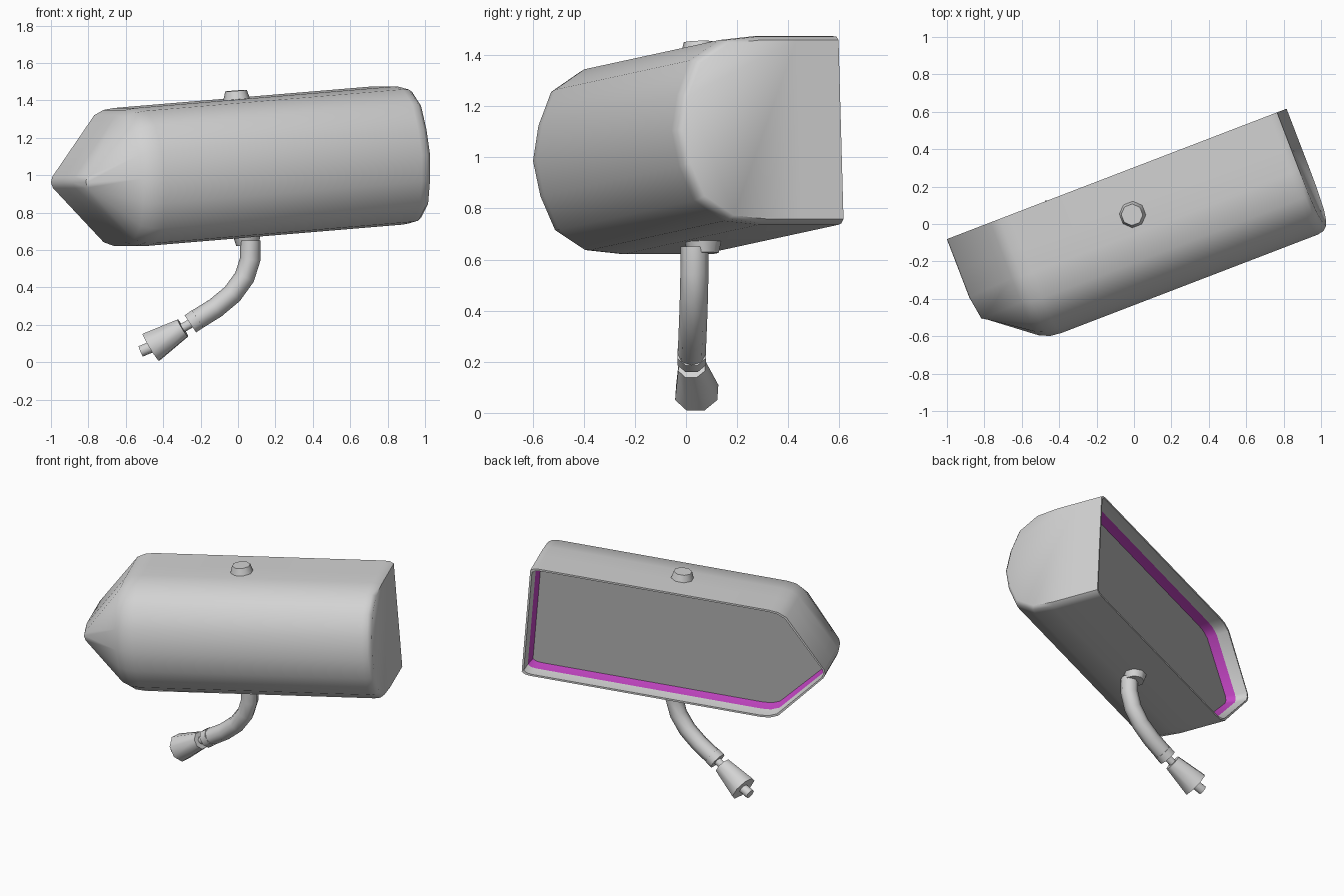
import bpy, bmesh, math
from mathutils import Vector, Matrix

if "Cube" in bpy.data.objects:
    bpy.data.objects.remove(bpy.data.objects["Cube"])


def material(name, rgb):
    m = bpy.data.materials.new(name)
    m.use_nodes = True
    m.diffuse_color = (*rgb, 1)
    m.node_tree.nodes["Principled BSDF"].inputs["Base Color"].default_value = (*rgb, 1)
    return m


GREY = material("light_grey", (0.65, 0.65, 0.65))
GLASS = material("mirror_grey", (0.42, 0.42, 0.42))
MAGENTA = material("magenta_trim", (0.55, 0.06, 0.55))

# Housing frame: u along the length, w forward, v up
YAW, ROLL = math.radians(21), math.radians(-4.45)
FRAME = Matrix.Translation((0, 0, 1.035)) @ Matrix.Rotation(YAW, 4, 'Z') @ Matrix.Rotation(ROLL, 4, 'Y')


def local(u, w, v):
    return FRAME @ Vector((u, -w, v))


def finish(name, bm, mats, angle=50):
    bmesh.ops.recalc_face_normals(bm, faces=bm.faces)
    me = bpy.data.meshes.new(name)
    bm.to_mesh(me)
    bm.free()
    ob = bpy.data.objects.new(name, me)
    bpy.context.collection.objects.link(ob)
    for m in mats:
        me.materials.append(m)
    bpy.ops.object.select_all(action='DESELECT')
    ob.select_set(True)
    bpy.context.view_layer.objects.active = ob
    bpy.ops.object.shade_smooth_by_angle(angle=math.radians(angle))
    return ob


# Rounded front section of the housing, as (forward, up)
BACK = -0.283
half = [(BACK, 0.37), (-0.1, 0.37), (0.05, 0.37), (0.195, 0.355), (0.32, 0.275), (0.378, 0.14)]
section = half + [(0.405, 0)] + [(w, -v) for w, v in reversed(half)]


def row_points(w, v):
    side = (v > 0) - (v < 0)
    tip = (-0.966, w) if w < 0.1 else (-0.945, 0.183)
    def shrink(f):
        return BACK + (w - BACK) * f
    return [(0.958, shrink(0.96), v * 0.95),
            (0.935, shrink(0.99), v * 0.99),
            (0.9, w, v),
            (-0.575, w, v),
            (-0.635, shrink(0.99), v * 0.985),
            (-0.69, shrink(0.955), v * 0.92),
            (tip[0] + 0.01, tip[1], side * 0.03),
            (tip[0], tip[1], 0)]


bm = bmesh.new()
rows = [[bm.verts.new(local(*p)) for p in row_points(w, v)] for w, v in section]
for a, b in zip(rows, rows[1:]):
    for i in range(len(a) - 1):
        bm.faces.new((a[i], a[i + 1], b[i + 1], b[i]))
bm.faces.new([r[0] for r in rows])

# Recessed rim behind: grey lip, grey wall, magenta trim
outline = row_points(*section[0]) + row_points(*section[-1])[-2::-1]
ring = rows[0] + rows[-1][-2::-1]
trim = []
for inset, depth, idx in ((0.012, 0, 0), (0.018, 0.08, 0), (0.035, 0.14, 1)):
    nxt = [bm.verts.new(local(u * (1 - inset / 0.96), BACK + depth, v * (1 - inset / 0.37)))
           for u, w, v in outline]
    n = len(ring)
    for i in range(n):
        j = (i + 1) % n
        f = bm.faces.new((ring[i], ring[j], nxt[j], nxt[i]))
        f.material_index = idx
    ring = nxt
glass_outline = [v.co.copy() for v in ring]
bmesh.ops.remove_doubles(bm, verts=bm.verts, dist=0.0005)
finish("housing", bm, [GREY, MAGENTA])

# Mirror glass
bm = bmesh.new()
face = bm.faces.new([bm.verts.new(c) for c in glass_outline])
glass = finish("mirror_glass", bm, [GLASS])
if glass.data.polygons[0].normal.y < 0:
    glass.data.flip_normals()


# Tapered round parts between two points
def cone(name, a, b, r1, r2, sides=8, mat=GREY):
    a, b = Vector(a), Vector(b)
    bm = bmesh.new()
    bmesh.ops.create_cone(bm, cap_ends=True, segments=sides, radius1=r1, radius2=r2,
                          depth=(b - a).length)
    turn = (b - a).to_track_quat('Z', 'Y').to_matrix().to_4x4()
    spin = Matrix.Rotation(math.pi / sides, 4, 'Z')
    bm.transform(Matrix.Translation((a + b) / 2) @ turn @ spin)
    return finish(name, bm, [mat])


cone("top_bolt", local(0.04, -0.05, 0.36), local(0.04, -0.05, 0.415), 0.074, 0.058)
cone("lower_collar", local(0.04, -0.045, -0.36), local(0.04, -0.045, -0.415), 0.074, 0.06)

# Bent arm
path = [(0.065, 0.033, 0.65), (0.065, 0.033, 0.55), (0.035, 0.031, 0.455), (-0.03, 0.028, 0.365),
        (-0.12, 0.025, 0.29), (-0.225, 0.022, 0.225)]
cu = bpy.data.curves.new("arm", 'CURVE')
cu.dimensions = '3D'
cu.bevel_depth = 0.055
cu.bevel_resolution = 2
cu.use_fill_caps = True
sp = cu.splines.new('POLY')
sp.points.add(len(path) - 1)
for p, co in zip(sp.points, path):
    p.co = (*co, 1)
sp.use_smooth = True
arm = bpy.data.objects.new("arm", cu)
bpy.context.collection.objects.link(arm)
cu.materials.append(GREY)

# Arm end, ball neck, socket and its stud
cone("arm_end_ring", (-0.215, 0.022, 0.232), (-0.255, 0.022, 0.205), 0.06, 0.06)
cone("neck", (-0.24, 0.022, 0.215), (-0.31, 0.024, 0.175), 0.026, 0.026)
cone("socket", (-0.295, 0.023, 0.183), (-0.465, 0.042, 0.08), 0.057, 0.09)
cone("stud", (-0.46, 0.042, 0.083), (-0.52, 0.047, 0.058), 0.032, 0.032)
